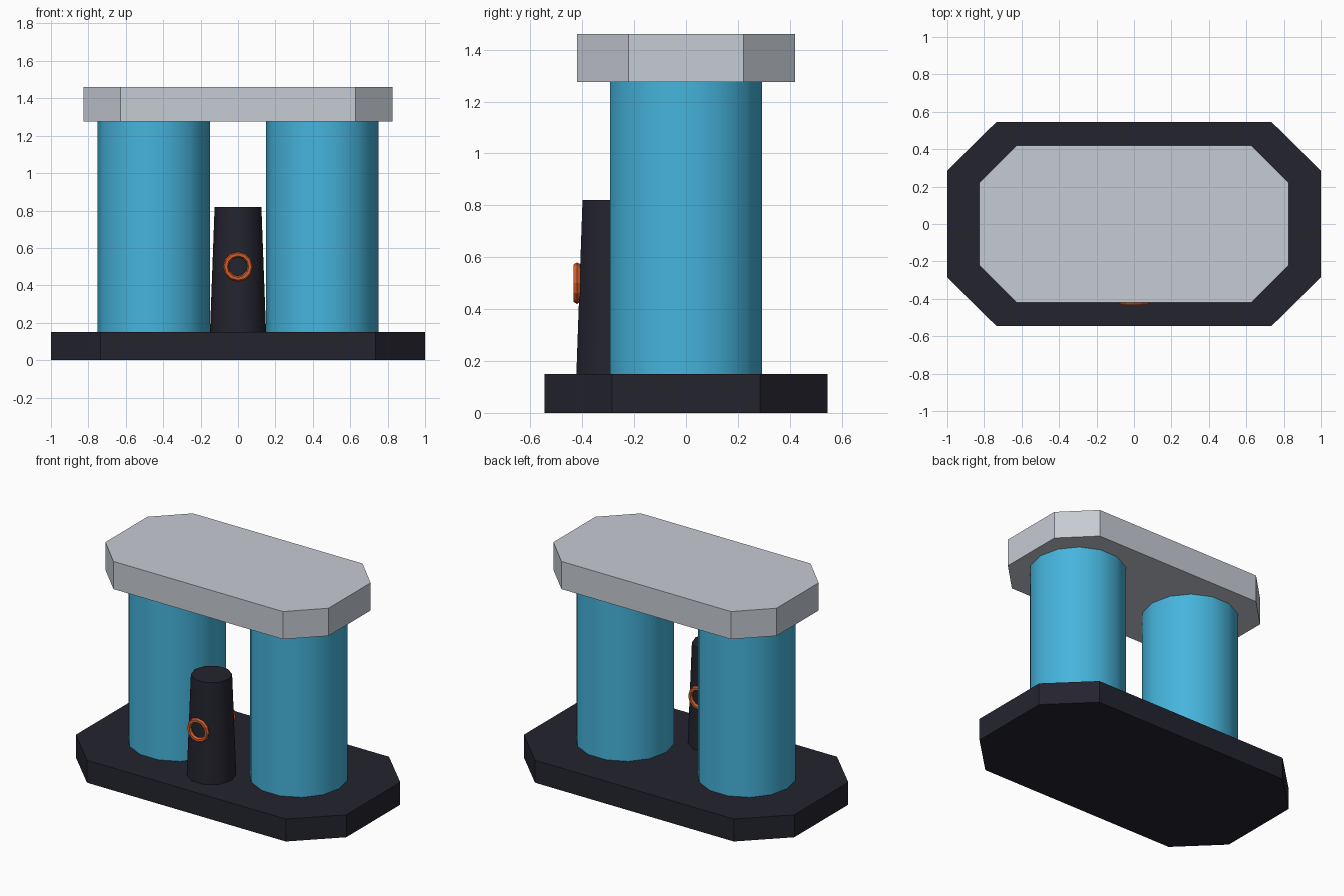
import bpy, math

if "Cube" in bpy.data.objects:
    bpy.data.objects.remove(bpy.data.objects["Cube"])


def material(name, rgb):
    m = bpy.data.materials.new(name)
    m.diffuse_color = (*rgb, 1)
    m.use_nodes = True
    m.node_tree.nodes["Principled BSDF"].inputs["Base Color"].default_value = m.diffuse_color
    return m


DARK = material("charcoal", (0.0176, 0.0172, 0.0280))
GREY = material("light_grey", (0.565, 0.600, 0.655))
BLUE = material("sky_blue", (0.061, 0.456, 0.716))
ORANGE = material("orange", (0.65, 0.114, 0.027))


def slab(name, hx, hy, cx, cy, z0, z1, mat):
    """Rectangular slab with corners cut back to cx, cy."""
    ring = [(hx, -cy), (hx, cy), (cx, hy), (-cx, hy),
            (-hx, cy), (-hx, -cy), (-cx, -hy), (cx, -hy)]
    n = len(ring)
    verts = [(x, y, z) for z in (z0, z1) for x, y in ring]
    faces = [tuple(reversed(range(n))), tuple(range(n, 2 * n))]
    faces += [(i, (i + 1) % n, (i + 1) % n + n, i + n) for i in range(n)]
    me = bpy.data.meshes.new(name)
    me.from_pydata(verts, [], faces)
    me.materials.append(mat)
    ob = bpy.data.objects.new(name, me)
    bpy.context.collection.objects.link(ob)


def column(name, x, y, z0, z1, r0, r1, sides, mat):
    """Round column, first vertex turned to the x axis."""
    bpy.ops.mesh.primitive_cone_add(vertices=sides, radius1=r0, radius2=r1, depth=z1 - z0,
                                    location=(x, y, (z0 + z1) / 2),
                                    rotation=(0, 0, math.pi / 2))
    ob = bpy.context.object
    ob.name = name
    ob.data.materials.append(mat)
    bpy.ops.object.shade_smooth_by_angle(angle=math.radians(40))


# base and top plate
slab("base", 1.0, 0.545, 0.735, 0.285, 0.0, 0.15, DARK)
slab("top_plate", 0.825, 0.42, 0.627, 0.222, 1.275, 1.46, GREY)

# two large columns
for side, x in (("left", -0.45), ("right", 0.45)):
    column(side + "_column", x, 0, 0.15, 1.275, 0.30, 0.30, 14, BLUE)

# tapered post between them, near the front
column("tapered_post", 0, -0.28, 0.15, 0.82, 0.15, 0.125, 10, DARK)

# rings on the front and back of the post
for side, y in (("front", -0.42), ("back", -0.14)):
    bpy.ops.mesh.primitive_torus_add(major_segments=12, minor_segments=6,
                                     major_radius=0.065, minor_radius=0.015,
                                     location=(0, y, 0.5), rotation=(math.pi / 2, 0, 0))
    ob = bpy.context.object
    ob.name = side + "_ring"
    ob.data.materials.append(ORANGE)
